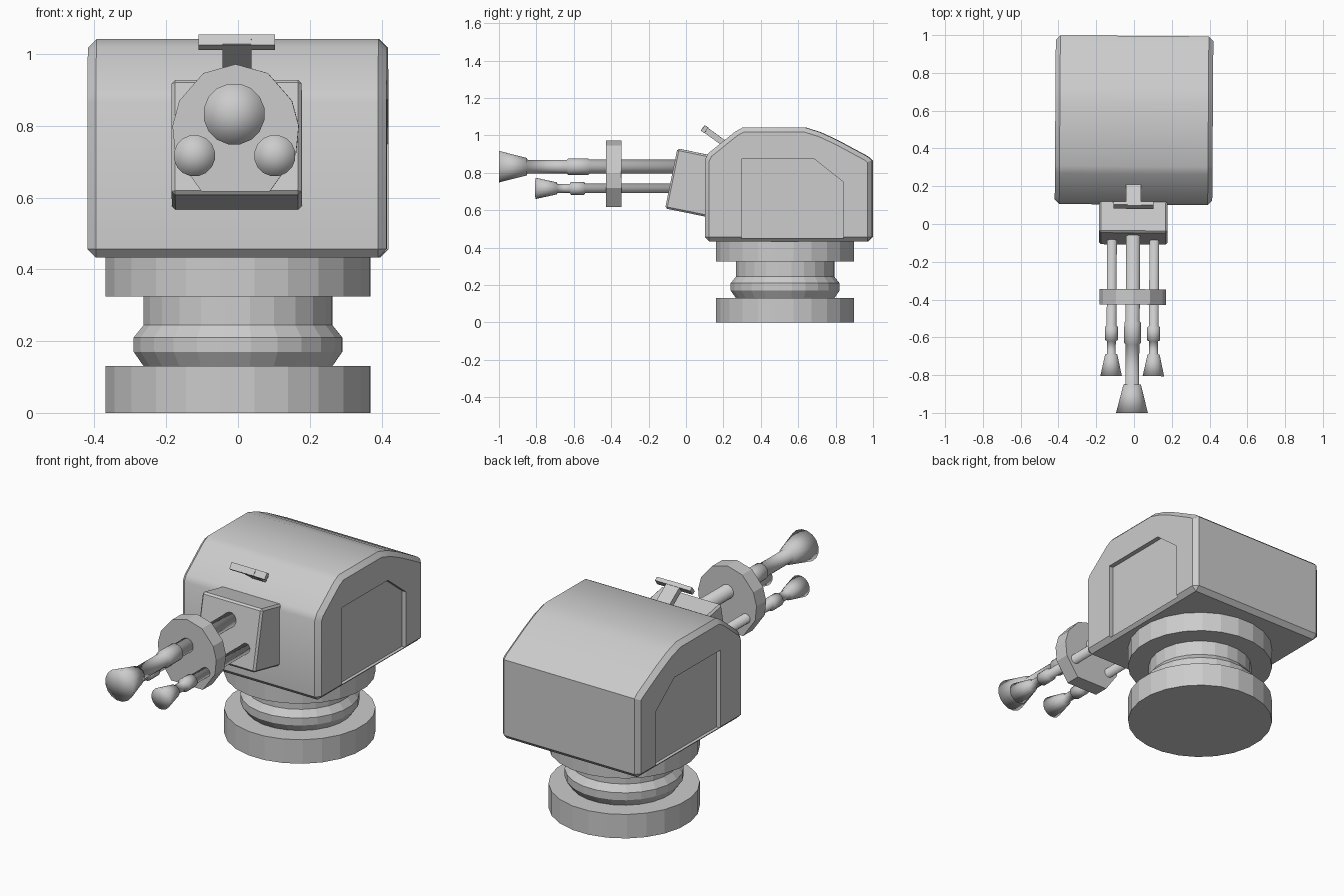
import bpy, bmesh, math
from mathutils import Matrix, Vector

if "Cube" in bpy.data.objects:
    bpy.data.objects.remove(bpy.data.objects["Cube"])

grey = bpy.data.materials.new("light grey")
grey.diffuse_color = (0.6, 0.6, 0.6, 1)
grey.use_nodes = True
grey.node_tree.nodes["Principled BSDF"].inputs["Base Color"].default_value = grey.diffuse_color

# the whole head is turned very slightly about the pivot
PIVOT = Vector((0, 0.53, 0))
TURN = (Matrix.Translation(PIVOT) @ Matrix.Rotation(math.radians(-0.4), 4, 'Z')
        @ Matrix.Translation(-PIVOT))


def finish(bm, name, smooth=None, turn=True):
    """Turn a bmesh into a coloured object."""
    bmesh.ops.recalc_face_normals(bm, faces=bm.faces)
    if turn:
        bm.transform(TURN)
    me = bpy.data.meshes.new(name)
    bm.to_mesh(me)
    bm.free()
    me.materials.append(grey)
    ob = bpy.data.objects.new(name, me)
    bpy.context.collection.objects.link(ob)
    if smooth == 'ALL':
        for p in me.polygons:
            p.use_smooth = True
    return ob


def activate(ob):
    bpy.ops.object.select_all(action='DESELECT')
    ob.select_set(True)
    bpy.context.view_layer.objects.active = ob


def bevel(ob, width, angle=50):
    m = ob.modifiers.new("bevel", 'BEVEL')
    m.width, m.segments = width, 1
    m.limit_method, m.angle_limit = 'ANGLE', math.radians(angle)
    activate(ob)
    bpy.ops.object.modifier_apply(modifier=m.name)


def lathe(profile, n, matrix, name, smooth=None):
    """Spin (radius, height) points around local z, closed with centre points."""
    bm = bmesh.new()
    rings = [[bm.verts.new((r * math.sin((i + .5) * math.tau / n),
                            -r * math.cos((i + .5) * math.tau / n), h)) for i in range(n)]
             for r, h in profile]
    for a, b in zip(rings, rings[1:]):
        for i in range(n):
            j = (i + 1) % n
            bm.faces.new((a[i], a[j], b[j], b[i]))
    for ring, h in ((rings[0], profile[0][1]), (rings[-1], profile[-1][1])):
        c = bm.verts.new((0, 0, h))
        for i in range(n):
            bm.faces.new((ring[i], ring[(i + 1) % n], c))
    bm.transform(matrix)
    return finish(bm, name, smooth)


def prism(points, start, end, name, place):
    """Extrude a 2D outline; place(a, b, t) gives the 3D position."""
    bm = bmesh.new()
    f = bm.faces.new([bm.verts.new(place(a, b, start)) for a, b in points])
    g = bmesh.ops.extrude_face_region(bm, geom=[f])['geom']
    shift = Vector(place(0, 0, end)) - Vector(place(0, 0, start))
    bmesh.ops.translate(bm, vec=shift, verts=[v for v in g if isinstance(v, bmesh.types.BMVert)])
    return finish(bm, name)


def box(centre, size, tilt, name):
    """Box tilted about the x axis."""
    bm = bmesh.new()
    bmesh.ops.create_cube(bm, size=1, matrix=Matrix.Translation(centre)
                          @ Matrix.Rotation(tilt, 4, 'X') @ Matrix.Diagonal((*size, 1)))
    return finish(bm, name)


def side_plane(y, z, x):
    return (x, y, z)


def front_plane(x, z, y):
    return (x, y, z)


# turning base: foot, neck with bulge, upper disc
lathe([(.372, 0), (.372, .13), (.265, .13), (.293, .17), (.293, .21), (.265, .245),
       (.265, .325), (.372, .325), (.372, .44)], 24, Matrix.Translation(PIVOT), "pedestal")

# housing with chamfered edges
housing = prism([(.103, .433), (.103, .87), (.12, .903), (.265, 1.02), (.305, 1.042), (.64, 1.042),
                 (.72, 1.017), (.81, .975), (.972, .888), (.996, .867), (.996, .433)],
                -.417, .417, "housing", side_plane)
bevel(housing, .024, 50)

# recessed panel on both sides
door = [(.30, .45), (.30, .873), (.69, .873), (.845, .75), (.845, .45)]
for s in (-1, 1):
    cutter = prism(door, s * .392, s * .5, "panel_cutter", side_plane)
    cutter.hide_render = True
    m = housing.modifiers.new("recess", 'BOOLEAN')
    m.operation, m.solver, m.object = 'DIFFERENCE', 'EXACT', cutter
    activate(housing)
    bpy.ops.object.modifier_apply(modifier=m.name)
    bpy.data.objects.remove(cutter)
activate(housing)
bpy.ops.object.shade_smooth_by_angle(angle=math.radians(32))

# tilted mantlet block
ang = math.radians(-11.5)
mantlet = box(Vector((0, .035, .747)), (.362, .23, .327), ang, "mantlet")
bevel(mantlet, .01)

# barrels with sleeve and flared muzzle
forward = Matrix.Rotation(math.pi / 2, 4, 'X')


def barrel(x, z, profile, name):
    lathe(profile, 16, Matrix.Translation((x, 0, z)) @ forward, name, 'ALL')


barrel(0, .833, [(.038, -.04), (.038, .515), (.045, .522), (.045, .63), (.037, .637),
                 (.037, .848), (.047, .85), (.086, 1.0)], "main_barrel")
for s in (-1, 1):
    barrel(s * .112, .717, [(.026, -.02), (.026, .54), (.035, .545), (.035, .615), (.024, .62),
                            (.024, .688), (.033, .692), (.058, .805)], "side_barrel")

# faceted clamp plate around the barrels
half = [(.09, .947), (.157, .87), (.176, .80), (.168, .72), (.095, .617)]
prism([(0, .972)] + half + [(-x, z) for x, z in reversed(half)], -.427, -.345,
      "barrel_clamp", front_plane)

# T-shaped sight on the sloped front
tilt = math.radians(-36)
along = Vector((0, math.cos(tilt), math.sin(tilt)))
tip = Vector((0, .10, 1.033))
box(tip, (.213, .022, .036), tilt, "sight_bar")
box(tip + along * .072, (.08, .17, .032), tilt, "sight_stem")
